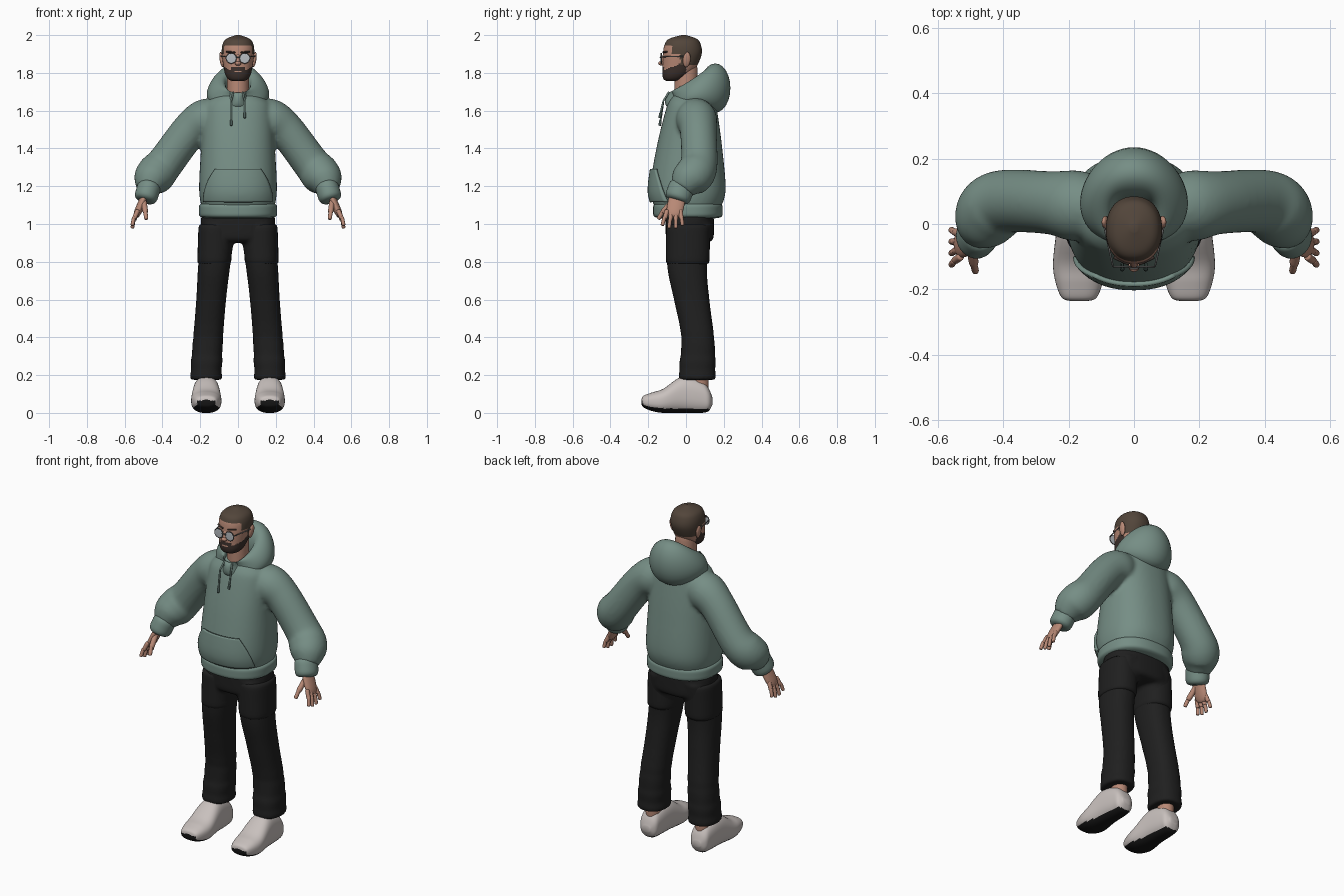
import bpy, bmesh, math
from mathutils import Vector

if "Cube" in bpy.data.objects:
    bpy.data.objects.remove(bpy.data.objects["Cube"])


def material(name, *rgb):
    mat = bpy.data.materials.new(name)
    mat.use_nodes = True
    mat.diffuse_color = (*rgb, 1)
    shader = mat.node_tree.nodes["Principled BSDF"]
    shader.inputs["Base Color"].default_value = mat.diffuse_color
    shader.inputs["Roughness"].default_value = 0.8
    return mat


GREEN = material("sage_cloth", .18, .27, .235)
CORD = material("dark_sage", .07, .11, .1)
BLACK = material("black_cloth", .014, .014, .014)
SOLE = material("sole_black", .008, .008, .008)
WHITE = material("shoe_white", .58, .53, .51)
SKIN = material("skin", .48, .25, .18)
HAIR = material("hair_brown", .085, .06, .043)
BEARD = material("beard_brown", .045, .03, .025)
LENS = material("lens_grey", .48, .51, .54)
FRAME = material("frame_grey", .12, .12, .12)

X, Y, Z = Vector((1, 0, 0)), Vector((0, 1, 0)), Vector((0, 0, 1))
LEVEL, UPRIGHT = (X, Y), (X, Z)
SIDES = {"left": 1, "right": -1}


def spline(points, steps):
    """Smooth interpolation through tuples of any length."""
    last = len(points) - 1
    result = []
    for i in range(last):
        before, start, end, after = (points[max(0, min(last, i + j))] for j in (-1, 0, 1, 2))
        for step in range(steps):
            t = step / steps
            result.append([b + t / 2 * (c - a + t * (2*a - 5*b + 4*c - d + t * (3*(b - c) + d - a)))
                           for a, b, c, d in zip(before, start, end, after)])
    return result + [list(points[last])]


def skin_rings(bm, rings, closed=False):
    rows = [[bm.verts.new(co) for co in ring] for ring in rings]
    count = len(rows[0])
    pairs = list(zip(rows, rows[1:]))
    if closed:
        pairs.append((rows[-1], rows[0]))
    else:
        bm.faces.new(rows[0])
        bm.faces.new(rows[-1])
    for low, high in pairs:
        for j in range(count):
            k = (j + 1) % count
            bm.faces.new((low[j], low[k], high[k], high[j]))


def power(value, exponent):
    return math.copysign(abs(value) ** exponent, value)


def loft(bm, stations, axes=None, side=1, steps=6, sides=32, square=2):
    """Skin rings (x, y, z, radius_u, radius_v); without axes they follow the path."""
    path = spline(stations, steps)
    rings = []
    for i, (x, y, z, radius_u, radius_v) in enumerate(path):
        if axes:
            u, v = axes
        else:
            ahead, behind = path[min(i + 1, len(path) - 1)], path[max(i - 1, 0)]
            along = (Vector(ahead[:3]) - Vector(behind[:3])).normalized()
            u = (Y - along * Y.dot(along)).normalized()
            v = along.cross(u)
        ring = []
        for j in range(sides):
            angle = math.tau * j / sides
            co = (Vector((x, y, z)) + u * radius_u * power(math.cos(angle), 2 / square)
                  + v * radius_v * power(math.sin(angle), 2 / square))
            ring.append((co.x * side, co.y, co.z))
        rings.append(ring)
    skin_rings(bm, rings)


def pill(bm, start, end, radius_u, radius_v, ends=6, **options):
    """Superellipsoid between two points; a higher ends value is blunter."""
    stations = []
    for i in range(15):
        d = -math.cos(math.pi * i / 14)
        scale = max(.05, (1 - abs(d) ** ends) ** (1 / ends))
        centre = Vector(start).lerp(Vector(end), (d + 1) / 2)
        stations.append((*centre, radius_u * scale, radius_v * scale))
    loft(bm, stations, steps=1, **options)


def level_rows(rows):
    """Rows (z, front, back, half width) as level stations."""
    return [(0, (front + back) / 2, z, width, (back - front) / 2) for z, front, back, width in rows]


def finish(bm, name, *mats, rule=None, voxel=None):
    bmesh.ops.recalc_face_normals(bm, faces=bm.faces)
    if rule:
        for face in bm.faces:
            face.material_index = rule(face.calc_center_median(), face.normal)
    mesh = bpy.data.meshes.new(name)
    bm.to_mesh(mesh)
    bm.free()
    for mat in mats:
        mesh.materials.append(mat)
    obj = bpy.data.objects.new(name, mesh)
    bpy.context.collection.objects.link(obj)
    bpy.ops.object.select_all(action='DESELECT')
    obj.select_set(True)
    bpy.context.view_layer.objects.active = obj
    bpy.ops.object.shade_smooth_by_angle(angle=math.radians(50))
    if voxel:
        blend = obj.modifiers.new("blend", 'REMESH')
        blend.mode, blend.voxel_size, blend.use_smooth_shade = 'VOXEL', voxel, True
        soften = obj.modifiers.new("soften", 'SMOOTH')
        soften.factor, soften.iterations = .5, 5
    return obj


def pill_part(name, mat, *shape, **options):
    bm = bmesh.new()
    pill(bm, *shape, **options)
    return finish(bm, name, mat)


# Hoodie body with both sleeves blended in
bm = bmesh.new()
loft(bm, level_rows([(1.08, -.16, .18, .19), (1.18, -.19, .21, .206), (1.4, -.157, .192, .196),
                     (1.6, -.108, .165, .182), (1.66, -.083, .15, .15), (1.7, -.05, .11, .08)]),
     axes=LEVEL, sides=48, square=2.3)
for side in SIDES.values():
    sleeve = [(.07, .045, 1.59, .08), (.17, .055, 1.555, .108), (.255, .065, 1.495, .097),
              (.38, .07, 1.33, .097), (.43, .05, 1.27, .105), (.46, .01, 1.23, .095), (.48, -.025, 1.18, .06)]
    loft(bm, [(*station, station[-1]) for station in sleeve], side=side)
hoodie = finish(bm, "hoodie_body", GREEN, voxel=.011)
pill_part("hem_band", GREEN, (0, .01, 1.028), (0, .01, 1.115), .207, .184, axes=LEVEL, sides=48, square=2.3)

# Hood: a thick loop, each section given as (y, z, radius_y, radius_z)
FRONT, MIDDLE, BACK = (-.09, 1.655, .022, .04), (.045, 1.705, .02, .068), (.155, 1.72, .08, .13)
rings = []
for i in range(56):
    turn = math.tau * i / 56
    c = math.cos(turn)
    y, z, radius_y, radius_z = (m + (b - f) / 2 * c + ((f + b) / 2 - m) * c * c
                                for f, m, b in zip(FRONT, MIDDLE, BACK))
    ring = []
    for j in range(24):
        angle = math.tau * j / 24
        out, up = math.cos(angle), math.sin(angle)
        ring.append(((.115 + .048 * out - .015 * up) * math.sin(turn), y + radius_y * out, z + radius_z * up))
    rings.append(ring)
bm = bmesh.new()
skin_rings(bm, rings, closed=True)
finish(bm, "hood", GREEN)

# Front pocket: patch with curved sides, projected on to the body
bm = bmesh.new()
bmesh.ops.create_grid(bm, x_segments=28, y_segments=20, size=1)
for vert in bm.verts:
    across, t = vert.co.x, (vert.co.y + 1) / 2
    vert.co = (across * (.175 - .06 * t * t), -.5, 1.12 + .17 * t)
pocket = finish(bm, "front_pocket", GREEN)
wrap = pocket.modifiers.new("wrap", 'SHRINKWRAP')
wrap.target, wrap.wrap_method, wrap.wrap_mode = hoodie, 'PROJECT', 'ABOVE_SURFACE'
wrap.use_project_y, wrap.use_positive_direction, wrap.offset = True, True, .007
thick = pocket.modifiers.new("thickness", 'SOLIDIFY')
thick.thickness, thick.offset = .014, 0

# Trousers: hips and legs blended, with folds towards the hems
bm = bmesh.new()
pill(bm, (0, .02, .9), (0, .02, 1.07), .197, .128, axes=LEVEL, sides=40, square=2.4)
for side in SIDES.values():
    leg = spline([(.1, .02, 1, .09, .12), (.126, .006, .78, .085, .106), (.142, .03, .6, .079, .094),
                  (.158, .062, .4, .079, .087), (.168, .06, .23, .083, .097), (.168, .06, .175, .08, .093)], 6)
    for station in leg:
        fold = .005 * math.sin(station[2] * 75) * max(0, 1 - 2 * station[2])
        station[3] += fold
        station[4] += fold
    loft(bm, leg, axes=LEVEL, side=side, steps=1, square=2.3)
finish(bm, "trousers", BLACK, voxel=.01)


def shoe_colour(centre, normal):
    bumper = centre.y < -.18 and centre.z < .065 and normal.y < -.3 and normal.z < .1 and abs(normal.x) < .6
    return int(normal.z < -.6 or bumper)


# Limb parts
for label, side in SIDES.items():
    pill_part(label + "_cargo_panel", BLACK, (.126, .009, .785), (.119, .011, 1), .09, .116,
              ends=12, axes=LEVEL, side=side, square=2.3)
    pill_part(label + "_cuff", GREEN, (.463, -.015, 1.22), (.494, -.05, 1.12), .069, .062, ends=4, side=side)
    pill_part(label + "_ankle", SKIN, (.165, .07, .1), (.165, .07, .3), .043, .05, axes=LEVEL, side=side)

    # Shoe rows: (y, bottom, top, half width)
    bm = bmesh.new()
    rows = [(-.236, .05, .07, .025), (-.226, .03, .09, .053), (-.18, .01, .108, .072), (-.12, 0, .128, .08),
            (-.02, 0, .192, .07), (.08, 0, .17, .06), (.12, .01, .13, .052), (.14, .045, .08, .025)]
    loft(bm, [(.168, y, (low + top) / 2, width, (top - low) / 2) for y, low, top, width in rows],
         axes=UPRIGHT, side=side, sides=48, square=2.5)
    finish(bm, label + "_shoe", WHITE, SOLE, rule=shoe_colour)

    # Hand: palm, thumb in two joints, and four fanned fingers
    bm = bmesh.new()
    pill(bm, (.483, -.04, 1.17), (.543, -.067, 1.035), .045, .021, ends=3, side=side)
    pill(bm, (.5, -.06, 1.13), (.49, -.125, 1.06), .016, .015, side=side)
    pill(bm, (.493, -.115, 1.08), (.485, -.147, 1.025), .011, .011, side=side)
    for finger in range(4):
        spread = finger - 1.5
        root = Vector((.53, -.065 + .023 * spread, 1.075))
        tip = Vector((.56, -.072 + .036 * spread, .97 + .014 * abs(spread)))
        bend = root.lerp(tip, .5) + X * .005
        pill(bm, root, bend - Z * .006, .012, .012, side=side, sides=16)
        pill(bm, bend + Z * .006, tip, .01, .01, side=side, sides=16)
    finish(bm, label + "_hand", SKIN)

    # Drawstring with a dark tip
    low = 1.56 + .02 * side
    pill_part(label + "_drawstring_top", GREEN, (.025, -.09, 1.7), (.036, -.12, 1.65), .005, .005, side=side)
    pill_part(label + "_drawstring", GREEN, (.036, -.119, 1.655), (.036, -.136, low), .005, .005, side=side)
    pill_part(label + "_string_tip", CORD, (.036, -.135, low + .01), (.036, -.139, low - .02),
              .007, .007, side=side)


def head_colour(centre, normal):
    x, y, z = abs(centre.x), centre.y, centre.z
    hairline = 1.945 if y < -.075 else 1.9 if y < -.03 else 1.84
    lips = x < .02 and 1.803 < z < 1.813
    moustache = x < .036 and z < 1.832 and y < -.08
    if z > hairline:
        return 1
    return 2 if y < 0 and not lips and (moustache or z < 1.86 + .4 * y) else 0


# Head with hair and beard regions
bm = bmesh.new()
loft(bm, level_rows([(1.756, -.1, -.04, .025), (1.765, -.117, -.015, .05), (1.79, -.125, .02, .067),
                     (1.83, -.124, .055, .076), (1.9, -.122, .083, .086), (1.95, -.113, .078, .082),
                     (1.98, -.09, .057, .062), (2, -.025, 0, .012)]),
     axes=LEVEL, steps=10, sides=80, square=2.2)
finish(bm, "head", SKIN, HAIR, BEARD, rule=head_colour)
pill_part("neck", SKIN, (0, 0, 1.6), (0, 0, 1.86), .058, .062, axes=LEVEL)
pill_part("nose_bridge", SKIN, (0, -.115, 1.9), (0, -.134, 1.84), .012, .009, ends=3, axes=LEVEL)
pill_part("nose_tip", SKIN, (0, -.128, 1.838), (0, -.132, 1.862), .017, .017, ends=2, axes=LEVEL)
pill_part("glasses_bridge", FRAME, (-.014, -.136, 1.883), (.014, -.136, 1.883), .003, .003)

# Paired face parts
for label, side in SIDES.items():
    eye = Vector((.036, -.131, 1.877))
    pill_part(label + "_ear", SKIN, (.08, 0, 1.83), (.093, .008, 1.91), .02, .011, ends=2, side=side)
    pill_part(label + "_eyebrow", BEARD, (.014, -.122, 1.908), (.062, -.101, 1.912), .006, .005, side=side)
    pill_part(label + "_lens", LENS, eye - Y * .003, eye + Y * .003, .026, .026, axes=UPRIGHT, side=side)
    pill_part(label + "_temple", FRAME, (.064, -.132, 1.885), (.095, .01, 1.889), .003, .003,
              axes=UPRIGHT, side=side)
    bpy.ops.mesh.primitive_torus_add(location=(eye.x * side, eye.y, eye.z), rotation=(math.pi / 2, 0, 0),
                                     major_radius=.026, minor_radius=.003)
    rim = bpy.context.object
    rim.name = label + "_lens_rim"
    rim.data.materials.append(FRAME)
    bpy.ops.object.shade_smooth()
